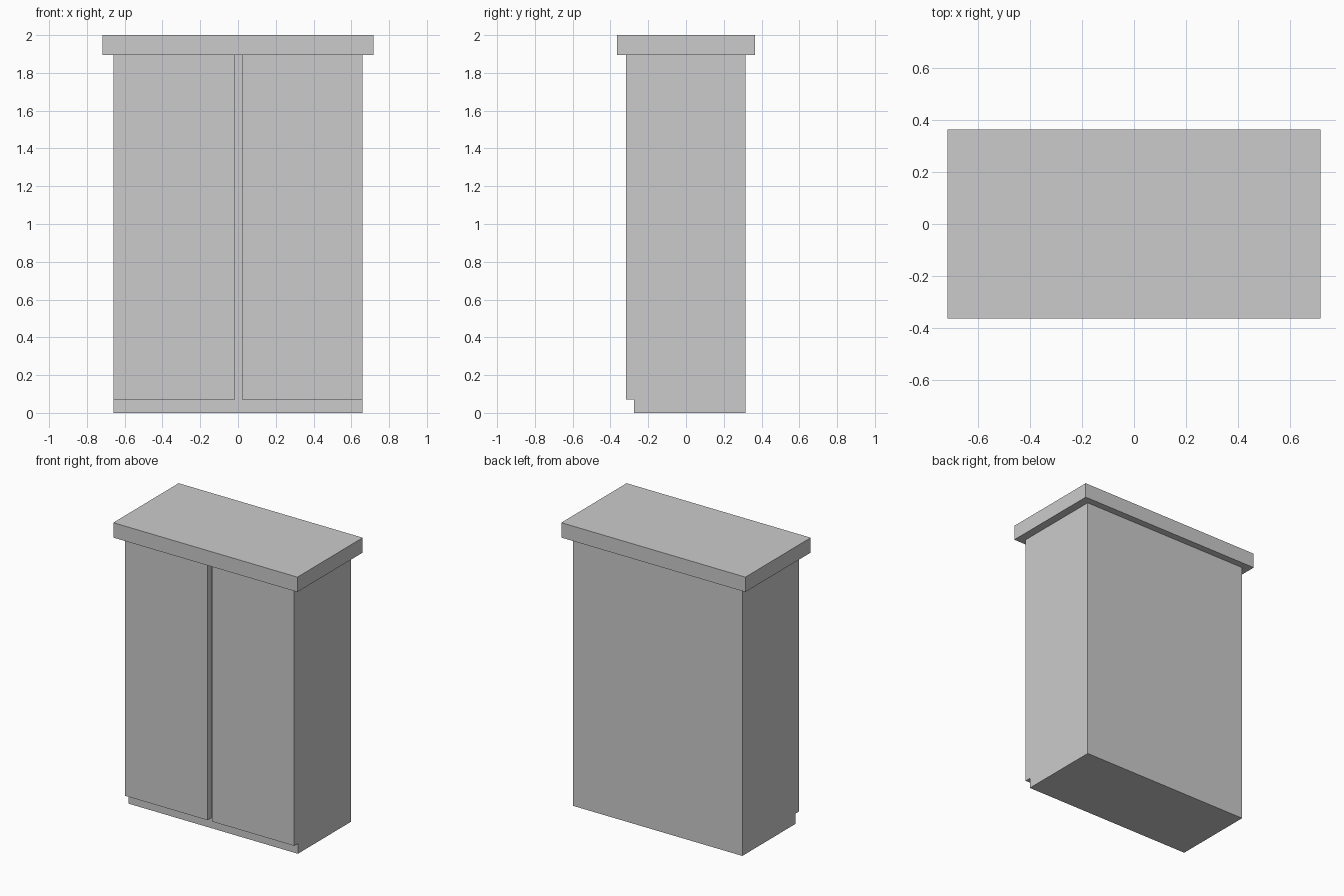
import bpy
import bmesh

if "Cube" in bpy.data.objects:
    bpy.data.objects.remove(bpy.data.objects["Cube"])

TOP_Z, DOOR_Z = 1.895, 0.072


def prism(name, outline, z0, z1):
    """Extrude an x/y outline from z0 up to z1."""
    bm = bmesh.new()
    face = bm.faces.new([bm.verts.new((x, y, z0)) for x, y in outline])
    up = bmesh.ops.extrude_face_region(bm, geom=[face])["geom"]
    bmesh.ops.translate(bm, vec=(0, 0, z1 - z0),
                        verts=[v for v in up if isinstance(v, bmesh.types.BMVert)])
    bmesh.ops.recalc_face_normals(bm, faces=bm.faces)
    mesh = bpy.data.meshes.new(name)
    bm.to_mesh(mesh)
    bm.free()
    ob = bpy.data.objects.new(name, mesh)
    bpy.context.collection.objects.link(ob)
    return ob


def rect(x0, x1, y0, y1):
    return [(x0, y0), (x1, y0), (x1, y1), (x0, y1)]


# carcass and plinth, with a fine seam down the middle of the front
front, back, seam = -0.275, 0.315, 0.002
prism("carcass", [(-0.66, front), (seam - 0.002, front), (seam - 0.002, front + 0.004),
                  (seam + 0.002, front + 0.004), (seam + 0.002, front),
                  (0.66, front), (0.66, back), (-0.66, back)], 0, TOP_Z)

# pair of doors with a narrow gap between them
for name, x0, x1 in (("left_door", -0.66, -0.016), ("right_door", 0.02, 0.66)):
    prism(name, rect(x0, x1, -0.317, front), DOOR_Z, TOP_Z)

# overhanging top slab
prism("top_slab", rect(-0.718, 0.718, -0.364, 0.364), TOP_Z, 2.0)
